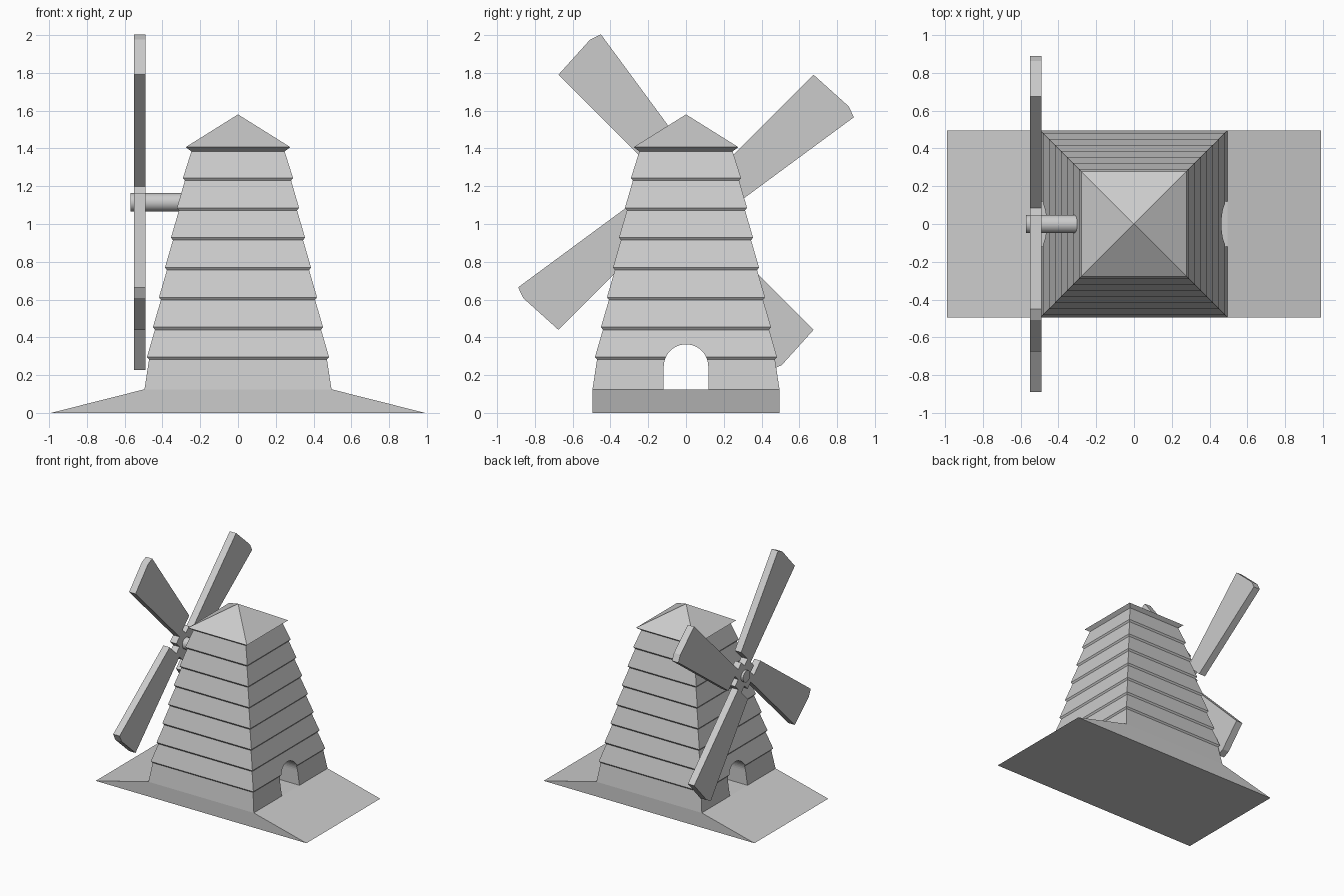
import bpy, bmesh, math
from mathutils import Vector

if "Cube" in bpy.data.objects:
    bpy.data.objects.remove(bpy.data.objects["Cube"])


def make_object(name, bm):
    bmesh.ops.recalc_face_normals(bm, faces=bm.faces)
    mesh = bpy.data.meshes.new(name)
    bm.to_mesh(mesh)
    bm.free()
    obj = bpy.data.objects.new(name, mesh)
    bpy.context.collection.objects.link(obj)
    return obj


def prism(name, points, offset):
    """Extrude a flat outline of 3D points along an offset."""
    bm = bmesh.new()
    face = bm.faces.new([bm.verts.new(p) for p in points])
    new = bmesh.ops.extrude_face_region(bm, geom=[face], use_keep_orig=True)["geom"]
    bmesh.ops.translate(bm, vec=offset,
                        verts=[g for g in new if isinstance(g, bmesh.types.BMVert)])
    return make_object(name, bm)


# Base with a ramp on each side
W = 0.495
prism("ramp_base", [(-0.99, -W, 0), (0.99, -W, 0), (W, -W, 0.125), (-W, -W, 0.125)],
      (0, 2 * W, 0))

# Square tower: overlapping tiers, each with a slanted underside
profile = [(W, 0.125), (0.471, 0.283)]
for i in range(7):
    z, half = 0.296 + 0.158 * i, 0.482 - 0.0318 * i
    profile += [(half, z), (half - 0.042, z + 0.144)]
profile[-1] = (0.247, 1.384)
profile += [(0.277, 1.407)]                      # eaves
bm = bmesh.new()
rings = [[bm.verts.new((sx * h, sy * h, z))
          for sx, sy in ((-1, -1), (1, -1), (1, 1), (-1, 1))] for h, z in profile]
bm.faces.new(rings[0])
for a, b in zip(rings, rings[1:]):
    for i in range(4):
        j = (i + 1) % 4
        bm.faces.new((a[i], a[j], b[j], b[i]))
apex = bm.verts.new((0, 0, 1.58))                # pyramid roof
for i in range(4):
    bm.faces.new((rings[-1][i], rings[-1][(i + 1) % 4], apex))
tower = make_object("tower", bm)

# Arched passage through the tower
R, SPRING = 0.118, 0.245
arch = [(-0.7, -R, 0.05), (-0.7, R, 0.05)]
arch += [(-0.7, R * math.cos(math.pi * k / 24), SPRING + R * math.sin(math.pi * k / 24))
         for k in range(25)]
cutter = prism("arch_cutter", arch, (1.4, 0, 0))
cutter.hide_render = True
mod = tower.modifiers.new("passage", "BOOLEAN")
mod.operation, mod.solver, mod.object = "DIFFERENCE", "EXACT", cutter
bpy.context.view_layer.objects.active = tower
bpy.ops.object.modifier_apply(modifier=mod.name)
bpy.data.objects.remove(cutter)

# Axle
HUB = Vector((0, 0, 1.115))
bpy.ops.mesh.primitive_cylinder_add(vertices=32, radius=0.048, depth=0.32,
                                    location=(-0.41, 0, HUB.z),
                                    rotation=(0, math.pi / 2, 0))
bpy.context.object.name = "axle"
bpy.ops.object.shade_smooth_by_angle(angle=math.radians(40))


def rotor_part(name, outline, turn):
    """Outline in (along blade, across blade); turned about the axle."""
    a = math.radians(45 + 90 * turn)
    along = Vector((0, math.cos(a), math.sin(a)))
    across = Vector((0, math.sin(a), -math.cos(a)))
    pts = [HUB + along * u + across * v + Vector((-0.55, 0, 0)) for u, v in outline]
    return prism(name, pts, (0.06, 0, 0))


# Four widening sails
sail = [(0.12, 0), (0.955, 0), (0.968, 0.25), (0.947, 0.31), (0.12, 0.185)]
for n in range(4):
    rotor_part(f"sail_{n + 1}", sail, n)

# Cross-shaped hub joining the sails
r, w = 0.12, 0.06
rotor_part("sail_hub", [(r, -w), (r, w), (w, w), (w, r), (-w, r), (-w, w),
                        (-r, w), (-r, -w), (-w, -w), (-w, -r), (w, -r), (w, -w)], 0)
